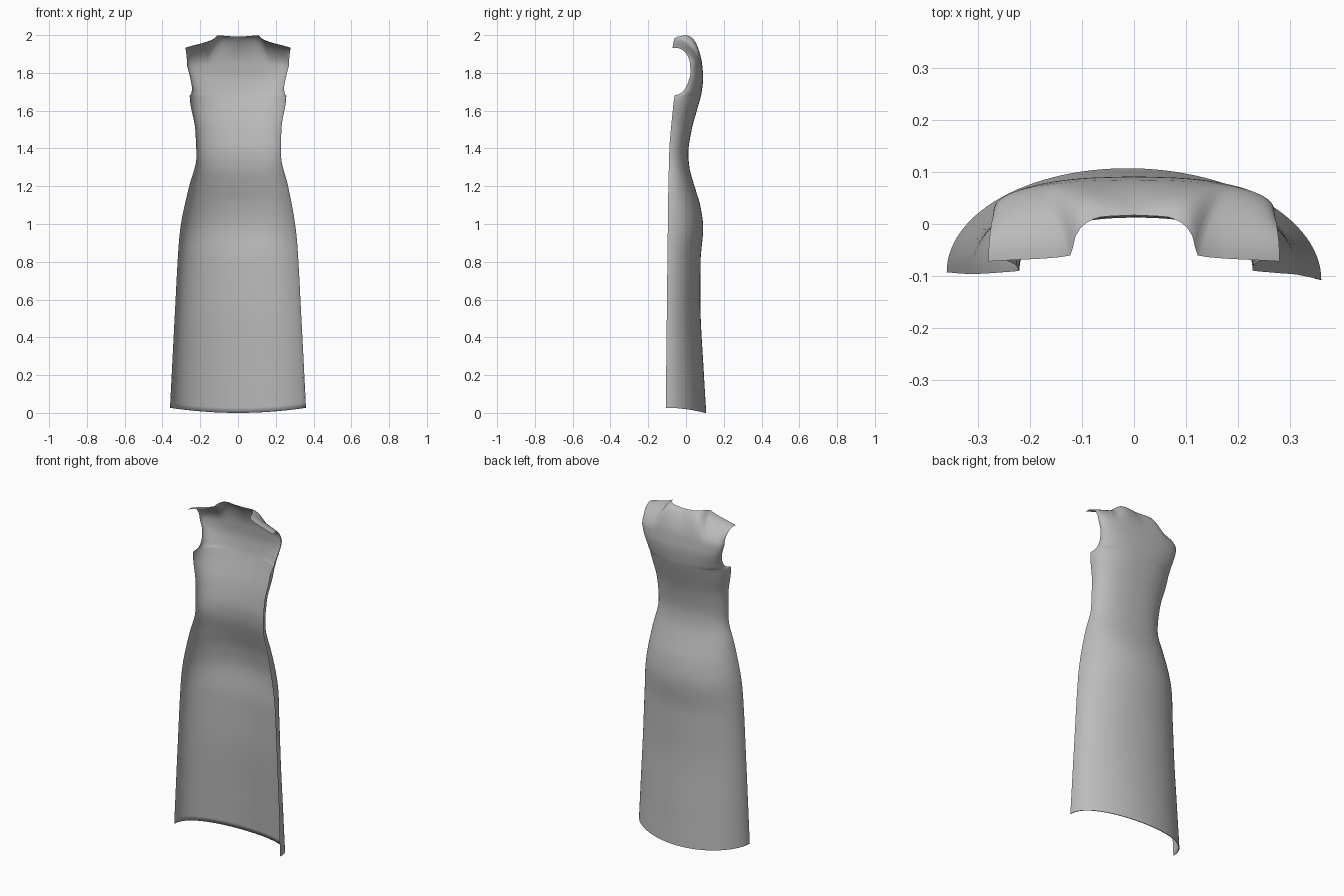
import bpy
import bmesh
from math import sin, cos, pi
from mathutils import Vector

cube = bpy.data.objects.get("Cube")
if cube:
    bpy.data.objects.remove(cube, do_unlink=True)

cloth = bpy.data.materials.new("grey cloth")
cloth.use_nodes = True
cloth.diffuse_color = (0.5, 0.5, 0.5, 1)
bsdf = cloth.node_tree.nodes["Principled BSDF"]
bsdf.inputs["Base Color"].default_value = cloth.diffuse_color
bsdf.inputs["Roughness"].default_value = 0.8


def smooth(keys, t):
    """Monotone cubic through (t, value) keys."""
    n = len(keys)
    sec = [(keys[i + 1][1] - keys[i][1]) / (keys[i + 1][0] - keys[i][0]) for i in range(n - 1)]
    slope = [sec[0]]
    for a, b in zip(sec, sec[1:]):
        slope.append(2 * a * b / (a + b) if a * b > 0 else 0)
    slope.append(sec[-1])
    i = 0
    while i < n - 2 and t > keys[i + 1][0]:
        i += 1
    h = keys[i + 1][0] - keys[i][0]
    f = (t - keys[i][0]) / h
    return ((1 + 2 * f) * (1 - f) ** 2 * keys[i][1] + f * (1 - f) ** 2 * h * slope[i]
            + f * f * (3 - 2 * f) * keys[i + 1][1] + f * f * (f - 1) * h * slope[i + 1])


# Height profiles: half width, centre back depth, open side edge depth
WIDTH = [(0, .36), (.5, .335), (.9, .313), (1.0, .302), (1.2, .262), (1.36, .224), (1.5, .228),
         (1.68, .256), (1.69, .247), (1.72, .244), (1.76, .25), (1.84, .27)]
BACK = [(0, .107), (.2, .095), (.6, .076), (.8, .077), (.98, .091), (1.1, .075), (1.2, .045),
        (1.3, .018), (1.37, .012), (1.5, .03), (1.6, .057), (1.7, .083), (1.78, .091), (1.84, .086)]
EDGE = [(0, -.1), (1, -.096), (1.4, -.088), (1.5, -.08), (1.6, -.07), (1.68, -.06),
        (1.69, -.03), (1.72, -.003), (1.76, .015), (1.8, .024), (1.84, .022)]
ROUND = [(0, 2), (1, 2.1), (1.4, 2.3), (1.84, 2.4)]

# Neck and shoulder edge, from centre back out to the shoulder tip
RIM_X = [(0, 0), (.2, .06), (.3, .095), (.37, .115), (.42, .121), (1, .28)]
RIM_Y = [(0, .017), (.2, .014), (.3, 0), (.37, -.03), (.42, -.06), (1, -.072)]
RIM_Z = [(0, 1.992), (.2, 1.995), (.3, 1.999), (.37, 1.995), (.42, 1.985), (1, 1.932)]

COLS = 56
US = [2 * i / COLS - 1 for i in range(COLS + 1)]


def body_point(u, z):
    s = abs(u)
    side = 1 if u >= 0 else -1
    p = 2 / smooth(ROUND, z)
    x = smooth(WIDTH, z) * max(sin(s * pi / 2), 0) ** p
    ye = smooth(EDGE, z)
    y = ye + (smooth(BACK, z) - ye) * max(cos(s * pi / 2), 0) ** p
    low = max(0, 1 - z)
    lift = .027 * low * sin(s * pi / 2) ** 2
    waist = .005 * max(0, 1 - abs(z - 1.3) / .3)
    return Vector((side * x + waist, y - .02 * low * side * x, z + lift))


def shoulder_point(u, f):
    """Curl from the upper back forward to the neck and shoulder edge."""
    s = abs(u)
    side = 1 if u >= 0 else -1
    p0 = body_point(u, 1.84)
    p3 = Vector((side * smooth(RIM_X, s), smooth(RIM_Y, s), smooth(RIM_Z, s)))
    p1 = p0 + Vector((0, -.004, .06))
    k = min(1, s / .42)
    p2 = p3 + Vector((0, .03 + .025 * k, -.03 + .037 * k))
    g = 1 - f
    return p0 * g ** 3 + p1 * 3 * g * g * f + p2 * 3 * g * f * f + p3 * f ** 3


def sheet(name, rows):
    bm = bmesh.new()
    grid = [[bm.verts.new(p) for p in row] for row in rows]
    for a, b in zip(grid, grid[1:]):
        for i in range(len(a) - 1):
            bm.faces.new((a[i + 1], a[i], b[i], b[i + 1]))
    mesh = bpy.data.meshes.new(name)
    bm.to_mesh(mesh)
    bm.free()
    mesh.materials.append(cloth)
    mesh.shade_smooth()
    obj = bpy.data.objects.new(name, mesh)
    bpy.context.collection.objects.link(obj)
    return obj


# Back panel: skirt and bodice, armholes, then the shoulders
heights = [1.68 * i / 56 for i in range(57)]
heights += [1.68 + .16 * (i / 14) ** 1.6 for i in range(1, 15)]
rows = [[body_point(u, z) for u in US] for z in heights]
rows += [[shoulder_point(u, i / 12) for u in US] for i in range(1, 13)]
sheet("dress_back_panel", rows)

# Folded hem facing just inside the bottom edge
inset = Vector((.99, 1, 1))
facing = [[body_point(u, .167 * i / 6) * inset - Vector((0, .004 * cos(u * pi / 2), 0))
           for u in US] for i in range(7)]
facing.insert(0, [body_point(u, 0) for u in US])
sheet("hem_facing", facing)
